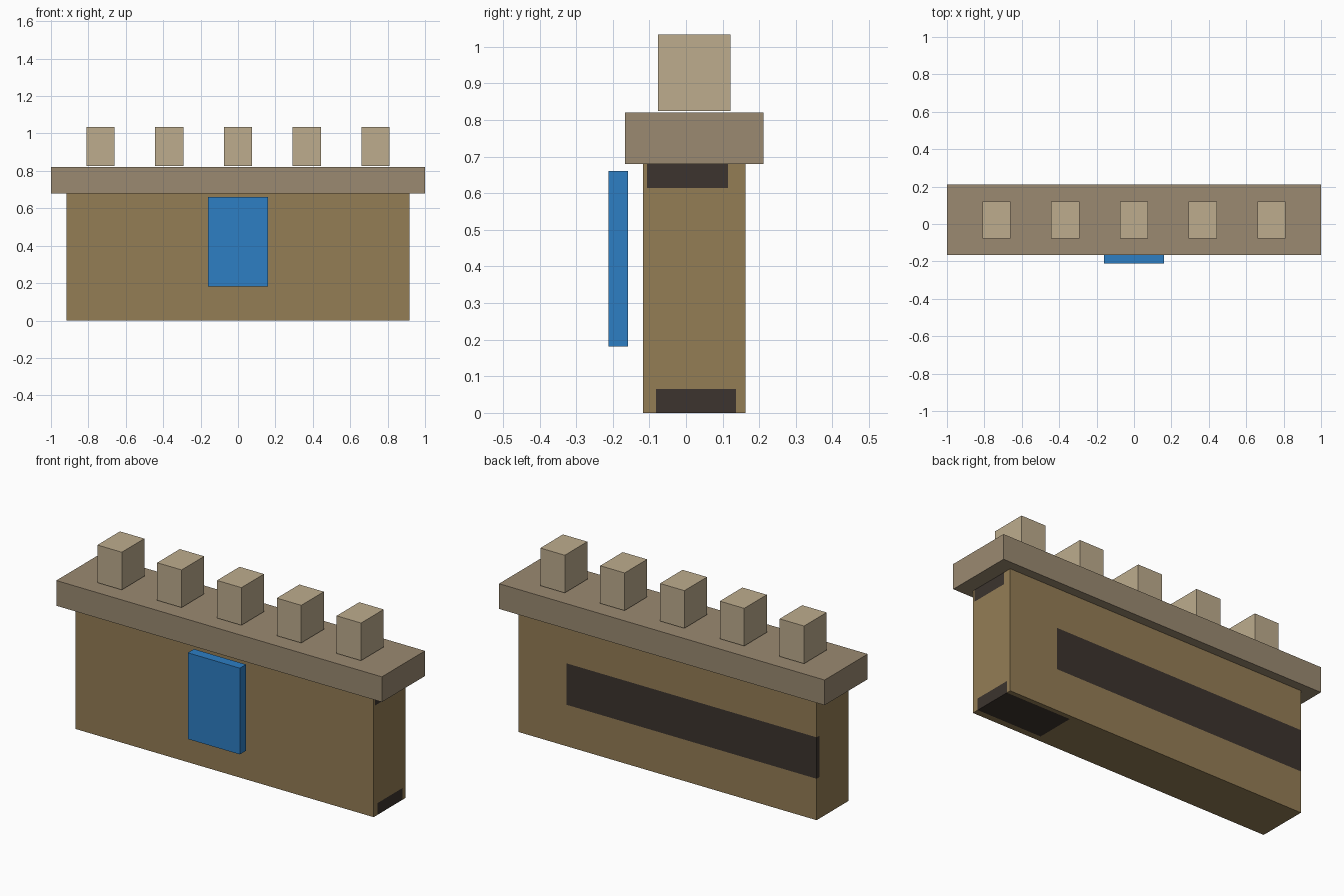
import bpy, bmesh
from mathutils import Vector

if "Cube" in bpy.data.objects:
    bpy.data.objects.remove(bpy.data.objects["Cube"])


def srgb(r, g, b):
    def lin(c):
        c /= 255
        return c / 12.92 if c <= 0.04045 else ((c + 0.055) / 1.055) ** 2.4
    return (lin(r), lin(g), lin(b), 1)


def material(name, *rgb):
    m = bpy.data.materials.new(name)
    m.diffuse_color = srgb(*rgb)
    m.use_nodes = True
    m.node_tree.nodes["Principled BSDF"].inputs["Base Color"].default_value = m.diffuse_color
    return m


wall_brown = material("wall brown", 148, 125, 85)
ledge_taupe = material("ledge taupe", 155, 138, 113)
block_tan = material("block tan", 189, 172, 141)
banner_blue = material("banner blue", 45, 126, 196)
dark_stain = material("dark stain", 60, 52, 46)


def box(name, xs, ys, zs, *mats):
    """Box spanning three (min, max) ranges."""
    bm = bmesh.new()
    bmesh.ops.create_cube(bm, size=1)
    for v in bm.verts:
        v.co = [r[0] if c < 0 else r[1] for c, r in zip(v.co, (xs, ys, zs))]
    me = bpy.data.meshes.new(name)
    bm.to_mesh(me)
    bm.free()
    ob = bpy.data.objects.new(name, me)
    bpy.context.collection.objects.link(ob)
    for m in mats:
        me.materials.append(m)
    return ob


# Wall body, cut along the borders of its dark patches
wall = box("wall", (-0.916, 0.916), (-0.118, 0.162), (0, 0.68), wall_brown, dark_stain)
bm = bmesh.new()
bm.from_mesh(wall.data)
cuts = {0: (0.52, 0.62), 1: (-0.107, -0.082, 0.115, 0.137),
        2: (0.065, 0.23, 0.46, 0.615)}
for axis, places in cuts.items():
    normal = Vector((0, 0, 0))
    normal[axis] = 1
    for p in places:
        bmesh.ops.bisect_plane(bm, geom=bm.verts[:] + bm.edges[:] + bm.faces[:],
                               plane_co=normal * p, plane_no=normal)
bm.normal_update()
for f in bm.faces:
    x, y, z = f.calc_center_median()
    n = f.normal
    band = 0.23 < z < 0.46
    foot = -0.082 < y < 0.137
    stained = (
        (n.y > 0.5 and band and x < 0.62)                       # back band
        or (n.x < -0.5 and band and y > 0.137)                  # band end
        or (n.x > 0.5 and z < 0.065 and foot)                   # right foot
        or (n.z < -0.5 and x > 0.52 and foot)                   # underside
        or (n.x > 0.5 and z > 0.615 and -0.107 < y < 0.115))    # right top
    f.material_index = int(stained)
bm.to_mesh(wall.data)
bm.free()

# Overhanging ledge
box("ledge", (-1, 1), (-0.166, 0.212), (0.68, 0.82), ledge_taupe)

# Row of battlement blocks
for i in range(5):
    x = (i - 2) * 0.3675
    box(f"battlement_{i + 1}", (x - 0.075, x + 0.075), (-0.077, 0.121),
        (0.825, 1.034), block_tan)

# Banner hanging in front
box("banner", (-0.16, 0.16), (-0.212, -0.158), (0.182, 0.661), banner_blue)
